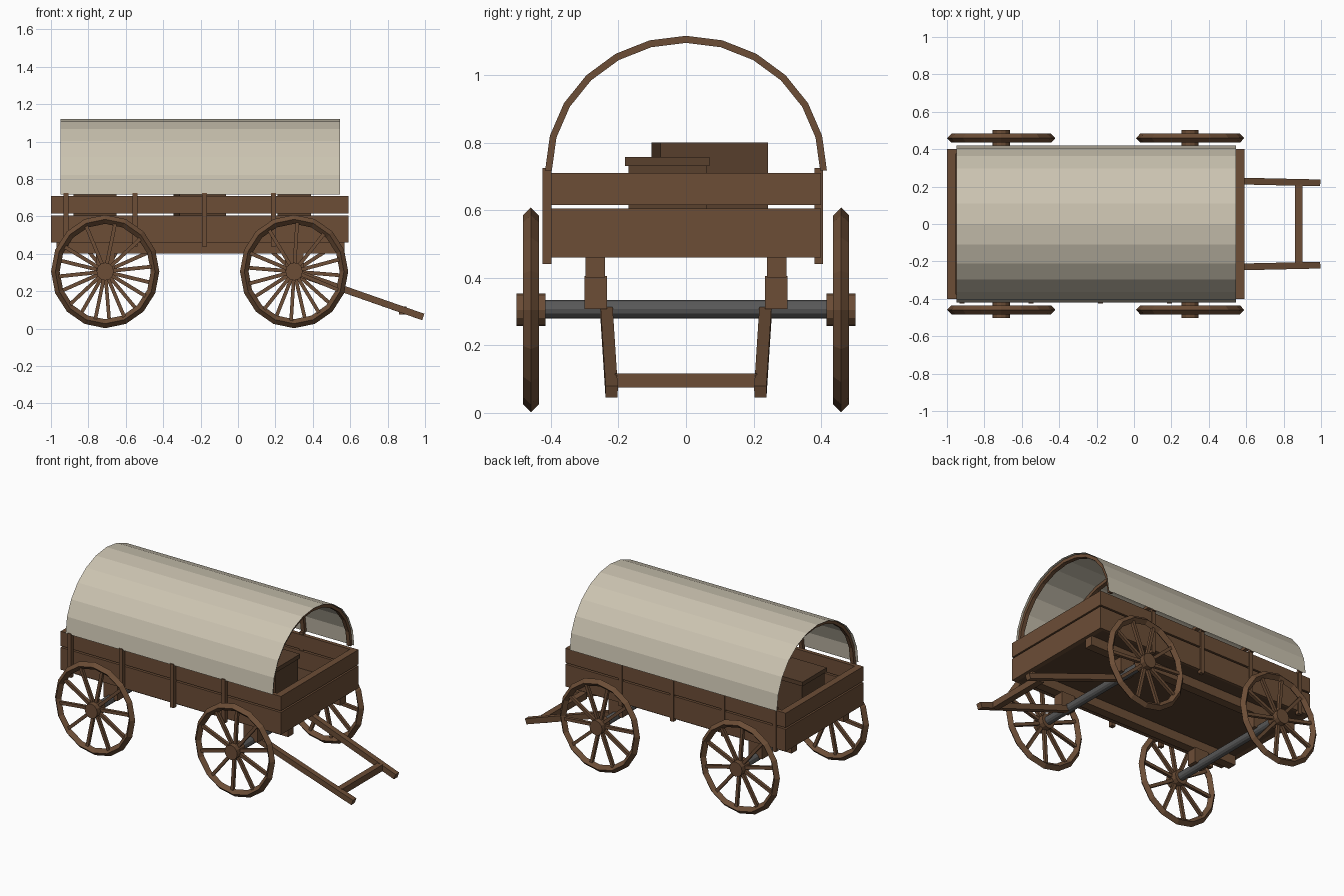
import bpy, bmesh
from math import sin, cos, pi, atan2, radians
from mathutils import Vector, Matrix

if "Cube" in bpy.data.objects:
    bpy.data.objects.remove(bpy.data.objects["Cube"])


def material(name, rgb):
    m = bpy.data.materials.new(name)
    m.diffuse_color = (*rgb, 1)
    m.use_nodes = True
    m.node_tree.nodes["Principled BSDF"].inputs["Base Color"].default_value = m.diffuse_color
    return m


WOOD = material("wood", (0.15, 0.075, 0.037))
DARK = material("dark_wood", (0.10, 0.052, 0.027))
CANVAS = material("canvas", (0.60, 0.55, 0.44))
IRON = material("iron", (0.10, 0.10, 0.10))


def finish(bm, name, mat):
    bmesh.ops.recalc_face_normals(bm, faces=bm.faces)
    me = bpy.data.meshes.new(name)
    bm.to_mesh(me)
    bm.free()
    me.materials.append(mat)
    ob = bpy.data.objects.new(name, me)
    bpy.context.collection.objects.link(ob)
    return ob


def box(name, x, y, z, mat=WOOD, turn=0):
    """Box from (min, max) ranges, optionally turned about its vertical axis."""
    c = Vector([(a + b) / 2 for a, b in (x, y, z)])
    s = [b - a for a, b in (x, y, z)]
    bm = bmesh.new()
    bmesh.ops.create_cube(bm, size=1, matrix=Matrix.Translation(c)
                          @ Matrix.Rotation(radians(turn), 4, 'Z') @ Matrix.Diagonal((*s, 1)))
    return finish(bm, name, mat)


def add_bar(bm, a, b, w, h):
    """Square bar between two points, added to a bmesh."""
    a, b = Vector(a), Vector(b)
    d = b - a
    m = Matrix.Translation((a + b) / 2) @ d.to_track_quat('X', 'Z').to_matrix().to_4x4()
    bmesh.ops.create_cube(bm, size=1, matrix=m @ Matrix.Diagonal((d.length, w, h, 1)))


def add_cyl(bm, c, r, length, n):
    bmesh.ops.create_cone(bm, cap_ends=True, segments=n, radius1=r, radius2=r, depth=length,
                          matrix=Matrix.Translation(c) @ Matrix.Rotation(pi / 2, 4, 'X'))


def wheel(name, x, y, phase):
    """Rim with a diamond section, hub and ten spokes."""
    bm = bmesh.new()
    n, R, r = 16, 0.279, 0.024
    rings = []
    for i in range(n):
        a = 2 * pi * i / n
        rings.append([bm.verts.new((q * cos(a), p, q * sin(a)))
                      for q, p in ((R + r, 0), (R, r), (R - r, 0), (R, -r))])
    for i in range(n):
        A, B = rings[i], rings[(i + 1) % n]
        for k in range(4):
            bm.faces.new((A[k], B[k], B[(k + 1) % 4], A[(k + 1) % 4]))
    add_cyl(bm, (0, 0, 0), 0.048, 0.085, 12)
    for i in range(10):
        a = 2 * pi * i / 10 + phase
        add_bar(bm, (0.03 * cos(a), 0, 0.03 * sin(a)),
                (0.265 * cos(a), 0, 0.265 * sin(a)), 0.02, 0.02)
    bmesh.ops.transform(bm, verts=bm.verts, matrix=Matrix.Translation((x, y, 0.305))
                        @ Matrix.Diagonal((0.955, 1, 1, 1)))
    return finish(bm, name, WOOD)


# Wagon bed: floor, side planks, end planks
box("floor", (-0.97, 0.56), (-0.385, 0.385), (0.46, 0.49), DARK)
for tag, z in (("lower", (0.46, 0.605)), ("upper", (0.615, 0.71))):
    for s in (-1, 1):
        y = sorted((s * 0.375, s * 0.4))
        box(tag + "_side_plank", (-0.955, 0.545), y, z)
    box(tag + "_rear_plank", (-1.0, -0.955), (-0.4, 0.4), z)
    box(tag + "_front_plank", (0.545, 0.59), (-0.4, 0.4), z)

# Upright stakes along both sides
for x in (-0.92, -0.55, -0.18, 0.19):
    box("right_stake", (x - 0.013, x + 0.013), (-0.425, -0.398), (0.44, 0.725))
    box("left_stake", (x - 0.013, x + 0.013), (0.38, 0.406), (0.44, 0.725))

# Undercarriage: long rails, bolsters, axles, wheels
for s in (-1, 1):
    box("rail", (-0.97, 0.57), sorted((s * 0.24, s * 0.297)), (0.40, 0.46))
for i, x in enumerate((-0.71, 0.30)):
    bm = bmesh.new()
    add_cyl(bm, (x, 0, 0.307), 0.027, 0.86, 12)
    finish(bm, "axle", IRON)
    for s in (-1, 1):
        box("bolster", (x - 0.05, x + 0.05), sorted((s * 0.234, s * 0.3)), (0.307, 0.405))
        wheel("wheel", x, s * 0.459, 0.1 + (0.3 if s > 0 else 0) + i * 0.15)

# Draw shafts and crossbar
bm = bmesh.new()
for s in (-1, 1):
    add_bar(bm, (0.28, s * 0.236, 0.31), (0.99, s * 0.22, 0.062), 0.036, 0.036)
finish(bm, "draw_shafts", WOOD)
box("shaft_crossbar", (0.86, 0.9), (-0.21, 0.21), (0.075, 0.117))


# Canvas cover and the bows under it
def arch(ry, rz):
    return [(ry * cos(pi * i / 12), 0.717 + rz * sin(pi * i / 12)) for i in range(13)]


bm = bmesh.new()
ends = [[bm.verts.new((x, y, z)) for y, z in arch(0.42, 0.403)] for x in (-0.95, 0.545)]
for i in range(12):
    bm.faces.new((ends[0][i], ends[1][i], ends[1][i + 1], ends[0][i + 1]))
finish(bm, "canvas_cover", CANVAS)

for x in (-0.92, -0.55, -0.18, 0.19, 0.52):
    bm = bmesh.new()
    o, n = arch(0.417, 0.399), arch(0.397, 0.378)
    rings = [[bm.verts.new((x + dx, *p)) for dx, p in
              ((-0.013, a), (0.013, a), (0.013, b), (-0.013, b))] for a, b in zip(o, n)]
    for A, B in zip(rings, rings[1:]):
        for k in range(4):
            bm.faces.new((A[k], B[k], B[(k + 1) % 4], A[(k + 1) % 4]))
    bm.faces.new(rings[0])
    bm.faces.new(rings[-1])
    finish(bm, "bow", WOOD)

# Cargo crates
box("front_crate", (0.21, 0.39), (-0.17, 0.06), (0.49, 0.73), DARK)
box("front_crate_lid", (0.2, 0.4), (-0.18, 0.07), (0.73, 0.757), DARK)
box("middle_crate", (-0.33, -0.08), (-0.09, 0.23), (0.49, 0.80), DARK, 6)
box("rear_crate", (-0.88, -0.65), (-0.17, 0.06), (0.49, 0.73), DARK)
box("rear_crate_lid", (-0.89, -0.64), (-0.18, 0.07), (0.73, 0.757), DARK)
